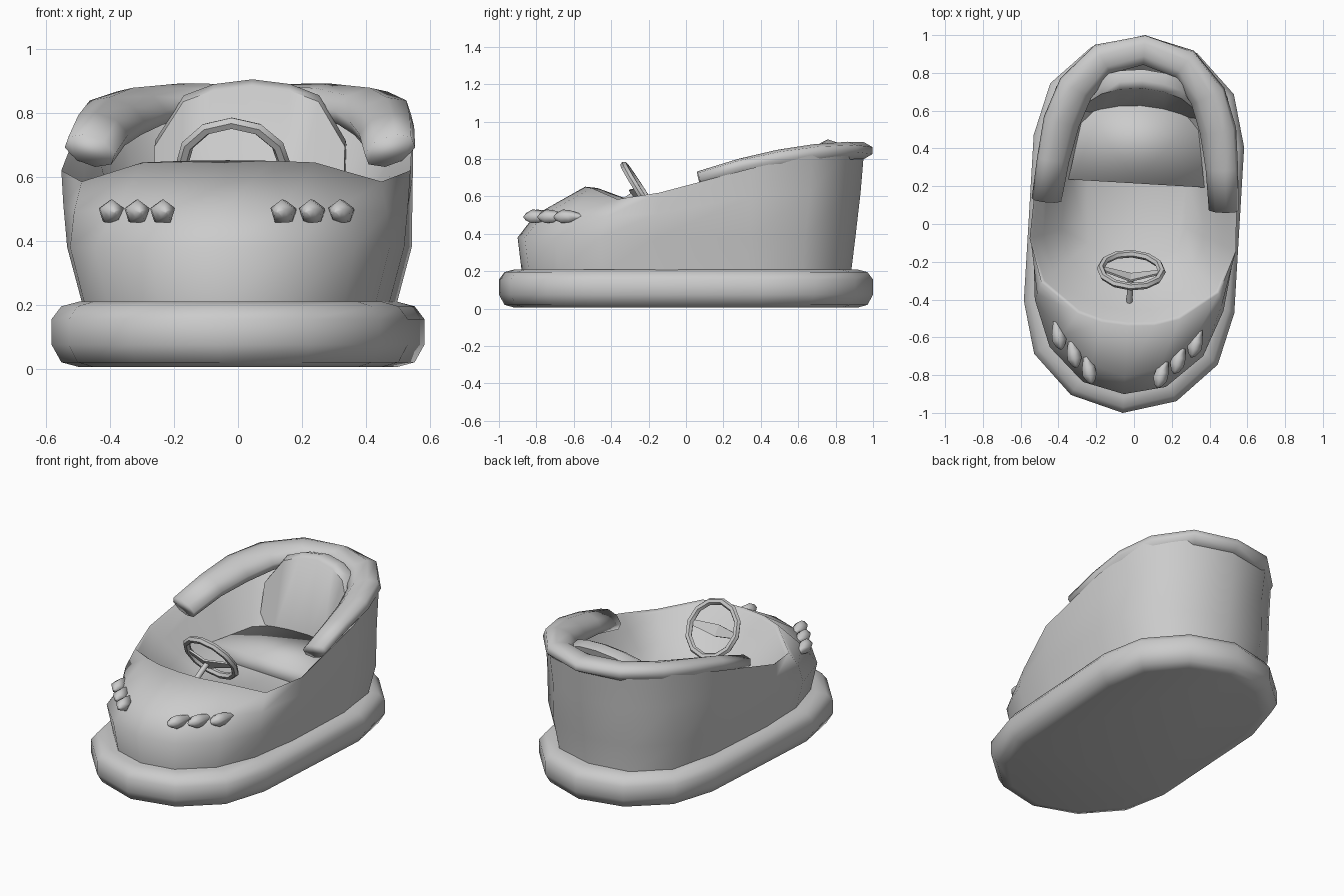
import bpy, math
from mathutils import Vector, Matrix

cube = bpy.data.objects.get("Cube")
if cube:
    bpy.data.objects.remove(cube, do_unlink=True)

grey = bpy.data.materials.new("light_grey")
grey.use_nodes = True
grey.diffuse_color = (0.6, 0.6, 0.6, 1)
grey.node_tree.nodes["Principled BSDF"].inputs["Base Color"].default_value = (0.6, 0.6, 0.6, 1)

# The whole car is symmetric and stands turned slightly clockwise
HEADING = Matrix.Rotation(math.radians(-3.4), 4, 'Z')


def finish(obj, angle):
    obj.data.materials.append(grey)
    obj.matrix_basis = HEADING @ obj.matrix_basis
    bpy.ops.object.select_all(action='DESELECT')
    obj.select_set(True)
    bpy.context.view_layer.objects.active = obj
    bpy.ops.object.mode_set(mode='EDIT')
    bpy.ops.mesh.select_all(action='SELECT')
    bpy.ops.mesh.normals_make_consistent(inside=False)
    bpy.ops.object.mode_set(mode='OBJECT')
    bpy.ops.object.shade_smooth_by_angle(angle=math.radians(angle))


def loft(name, rings, angle=50):
    """Skin a list of closed rings of equal length and cap both ends."""
    n = len(rings[0])
    verts = [tuple(p) for ring in rings for p in ring]
    faces = [tuple(range(n)), tuple(range(len(verts) - n, len(verts)))]
    for r in range(len(rings) - 1):
        for i in range(n):
            j = (i + 1) % n
            faces.append((r * n + i, r * n + j, r * n + n + j, r * n + n + i))
    mesh = bpy.data.meshes.new(name)
    mesh.from_pydata(verts, [], faces)
    obj = bpy.data.objects.new(name, mesh)
    bpy.context.collection.objects.link(obj)
    finish(obj, angle)


def mirrored(half):
    """Close a ring from its front-to-back left half."""
    return half + [(-p[0], *p[1:]) for p in half[-2:0:-1]]


# Bumper: a 14-sided outline with rounded top and bottom edges
quarter = [(0, -1.002), (0.28, -0.923), (0.487, -0.717), (0.558, -0.44)]
outline = mirrored(quarter + [(x, -y) for x, y in quarter[::-1]])
section = [(0.085, 0.005), (0.03, 0.02), (0, 0.075), (0, 0.155), (0.03, 0.195), (0.085, 0.21)]
loft("bumper", [[(x * (1 - d / 0.56), y * (1 - d), z) for x, y in outline]
                for d, z in section], 55)

# Body shell: outer wall, rim, then the cockpit lining down to the floor
base = [(0, -0.88), (0.2, -0.83), (0.37, -0.66), (0.455, -0.42), (0.48, -0.12),
        (0.475, 0.36), (0.42, 0.65), (0.25, 0.83), (0, 0.885)]
shoulder = [(0, -0.81, 0.5), (0.18, -0.755, 0.5), (0.345, -0.61, 0.5), (0.49, -0.4, 0.49),
            (0.54, -0.12, 0.51), (0.525, 0.38, 0.6), (0.45, 0.69, 0.62),
            (0.265, 0.87, 0.62), (0, 0.935, 0.62)]
rim = [(0, -0.54, 0.652), (0.14, -0.53, 0.65), (0.27, -0.49, 0.645), (0.47, -0.34, 0.585),
       (0.547, -0.11, 0.62), (0.525, 0.38, 0.75), (0.455, 0.7, 0.82),
       (0.28, 0.89, 0.85), (0, 0.955, 0.855)]


def lining(scale, height):
    return mirrored([(x * scale, 0.1 + (y - 0.1) * scale, height(z)) for x, y, z in rim])


belt = [(x * 1.1, y * 1.025, 0.38) for x, y in base]
loft("body_shell", [mirrored([(x, y, z) for x, y in base]) for z in (0.05, 0.2)] +
     [mirrored(belt), mirrored(shoulder), mirrored(rim),
      lining(0.97, lambda z: z - 0.015),
      lining(0.87, lambda z: z - 0.08),
      lining(0.7, lambda z: 0.46),
      lining(0.5, lambda z: 0.37)], 110)

# Padded roll around the back of the cockpit, its sides dipping inward
side = [(0.47, 0.1, 0.682), (0.447, 0.32, 0.745), (0.415, 0.52, 0.785),
        (0.35, 0.7, 0.815), (0.215, 0.862, 0.838), (0, 0.922, 0.845)]
path = [Vector(p) for p in side + [(-x, y, z) for x, y, z in side[-2::-1]]]
rings = []
last = len(path) - 1
for i, p in enumerate(path):
    along = (path[min(i + 1, last)] - path[max(i - 1, 0)]).normalized()
    out = along.cross(Vector((0, 0, 1))).normalized()
    wide = (out + Vector((0, 0, 0.4 * abs(out.x)))).normalized()
    wide = (wide - along * wide.dot(along)).normalized()
    tall = along.cross(wide)
    size = 0.8 + 0.2 * math.sin(math.tau * i / last) ** 2
    ring = []
    for k in range(8):
        a = math.tau * (k + 0.5) / 8
        ring.append(p + (wide * 0.105 * math.cos(a) + tall * 0.06 * math.sin(a)) * size)
    rings.append(ring)
loft("back_roll", rings, 95)

# Seat cushion, softly rounded over its front edge
seat = mirrored([(0, 0.215), (0.361, 0.215), (0.297, 0.6), (0, 0.68)])
loft("seat_cushion", [[(x, y, z) for x, y in seat] for z in (0.32, 0.455)], 110)

# Curved backrest, lofted across its width
tops = [(-0.298, 0.715), (-0.212, 0.855), (-0.12, 0.89), (0, 0.905),
        (0.12, 0.89), (0.212, 0.855), (0.298, 0.715)]
rings = []
for x, top in tops:
    y = 0.62 - 0.7 * x ** 2
    lean = (top - 0.45) * 0.22
    rings.append([(x, y, 0.42), (x, y + lean, top - 0.02), (x, y + lean + 0.04, top),
                  (x, y + lean + 0.1, top - 0.02), (x, y + 0.1, 0.42)])
loft("seat_backrest", rings, 55)

# Steering wheel, facing up and back, with its spokes and column
axis = Vector((0, 0.30, 0.19)).normalized()
hub = Vector((0, -0.245, 0.63))
turn = axis.to_track_quat('Z', 'Y').to_euler()
bpy.ops.mesh.primitive_torus_add(major_radius=0.163, minor_radius=0.02, major_segments=12,
                                 minor_segments=6, location=hub, rotation=turn)
bpy.context.object.name = "steering_wheel"
finish(bpy.context.object, 40)

slope = axis.cross(Vector((1, 0, 0)))
spokes = []
for x, drop, w in ((-0.16, 0, 0.015), (0, 0.045, 0.035), (0.16, 0, 0.015)):
    c = hub + Vector((x, 0, 0)) - axis * drop
    spokes.append([c + slope * w + axis * 0.006, c - slope * w + axis * 0.006,
                   c - slope * w - axis * 0.006, c + slope * w - axis * 0.006])
loft("wheel_spokes", spokes, 30)

bpy.ops.mesh.primitive_cylinder_add(vertices=8, radius=0.016, depth=0.2,
                                    location=hub - axis * 0.147, rotation=turn)
bpy.context.object.name = "steering_column"
finish(bpy.context.object, 50)

# Teardrop lamps: five-sided, blunt at the front and tapering to the back
teardrop = [(-0.09, 0.004), (-0.075, 0.022), (-0.04, 0.04), (0, 0.036), (0.05, 0.02), (0.1, 0.002)]
for sign, label in ((1, "left"), (-1, "right")):
    for n, (x, y) in enumerate([(0.196, -0.772), (0.281, -0.692), (0.367, -0.6)]):
        lean = Matrix.Rotation(math.radians(-14 * sign), 3, 'Z')
        rings = []
        for d, r in teardrop:
            rings.append([Vector((sign * x, y, 0.49)) + lean @ Vector((
                r * math.sin(math.tau * k / 5), d, r * math.cos(math.tau * k / 5)))
                for k in range(5)])
        loft("%s_lamp_%d" % (label, n + 1), rings, 75)
